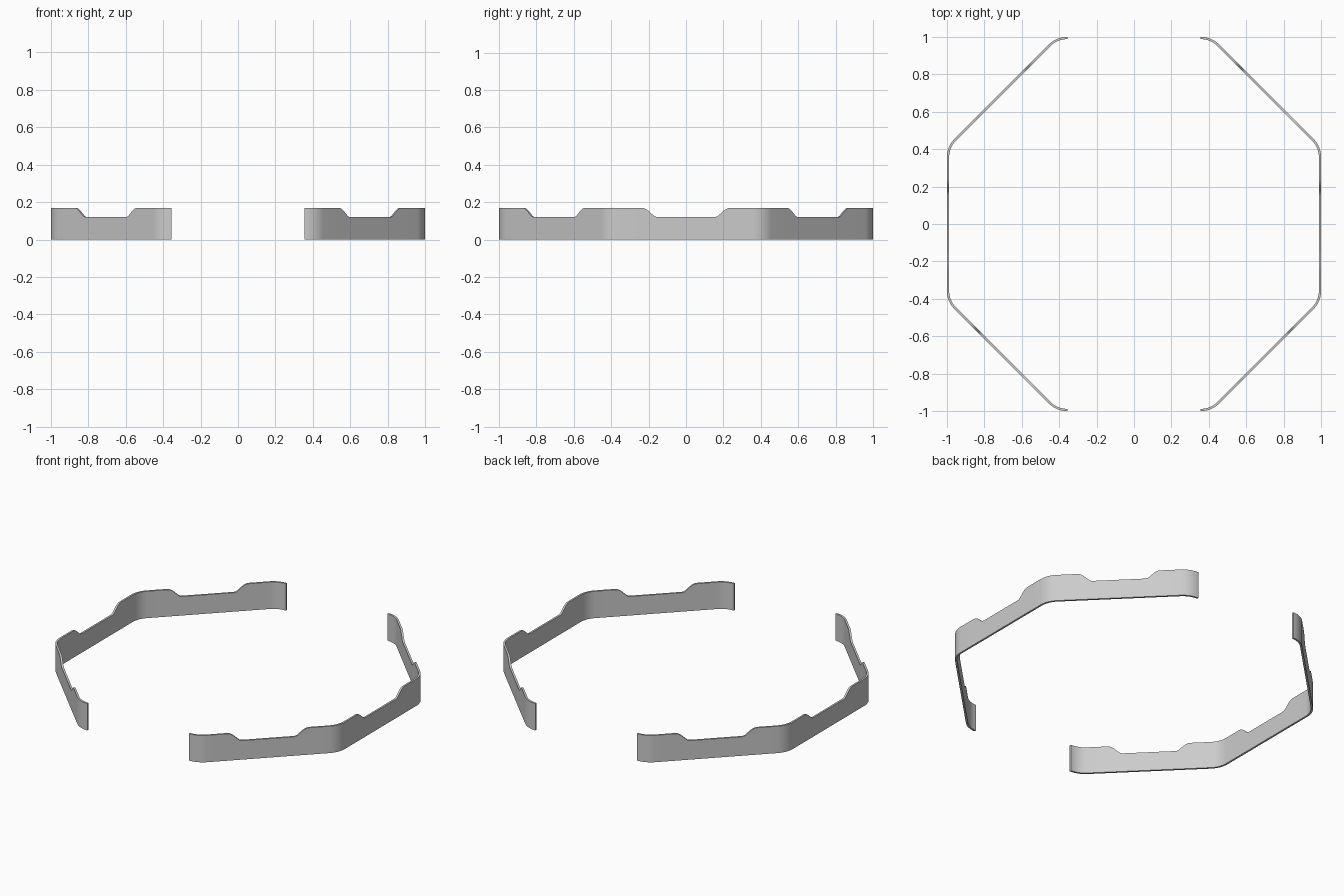
import bpy, bmesh
from math import radians, cos, sin, tan
from mathutils import Vector

if "Cube" in bpy.data.objects:
    bpy.data.objects.remove(bpy.data.objects["Cube"])

R = 0.14        # outer corner radius
T = 0.012       # wall thickness
HIGH = 0.17     # rim height
# half of a notch outline: distance from the panel middle, height
NOTCH = [(0.148, 0.12), (0.160, 0.1215), (0.170, 0.126), (0.180, 0.135), (0.200, 0.153),
         (0.212, 0.162), (0.225, 0.168), (0.242, HIGH)]
ARC_STEPS = 10


def panel(deg):
    """Stations along one straight panel facing deg, with its notch."""
    a = radians(deg)
    n, t = Vector((cos(a), sin(a), 0)), Vector((-sin(a), cos(a), 0))
    half = [(-u, h) for u, h in reversed(NOTCH)] + NOTCH
    return [(n + t * u, n, h) for u, h in half]


def corner(deg):
    """Stations round one filleted 45 degree corner."""
    c = radians(deg)
    centre = Vector((cos(c), sin(c), 0)) * (1 - R) / cos(radians(22.5))
    out = []
    for i in range(ARC_STEPS + 1):
        a = radians(deg - 22.5 + 45 * i / ARC_STEPS)
        n = Vector((cos(a), sin(a), 0))
        out.append((centre + n * R, n, HIGH))
    return out


# stations from the front end to the back end of the right-hand strip
stations = (corner(-67.5) + panel(-45) + corner(-22.5) + panel(0)
            + corner(22.5) + panel(45) + corner(67.5))

bm = bmesh.new()
rings = []
for p, n, h in stations:
    q, up = p - n * T, Vector((0, 0, h))
    rings.append([bm.verts.new(v) for v in (p, p + up, q + up, q)])
for a, b in zip(rings, rings[1:]):
    for i in range(4):
        j = (i + 1) % 4
        bm.faces.new((a[i], b[i], b[j], a[j]))
bm.faces.new(rings[0])
bm.faces.new(rings[-1][::-1])
bmesh.ops.recalc_face_normals(bm, faces=bm.faces)

mesh = bpy.data.meshes.new("edge_strips")
bm.to_mesh(mesh)
bm.free()
strips = bpy.data.objects.new("edge_strips", mesh)
bpy.context.collection.objects.link(strips)

# smooth curves, crisp edges
bpy.context.view_layer.objects.active = strips
strips.select_set(True)
bpy.ops.object.shade_smooth_by_angle(angle=radians(30))

# left-hand strip
mirror = strips.modifiers.new("left_strip", 'MIRROR')
mirror.use_axis[0] = True
mirror.use_mirror_merge = False
